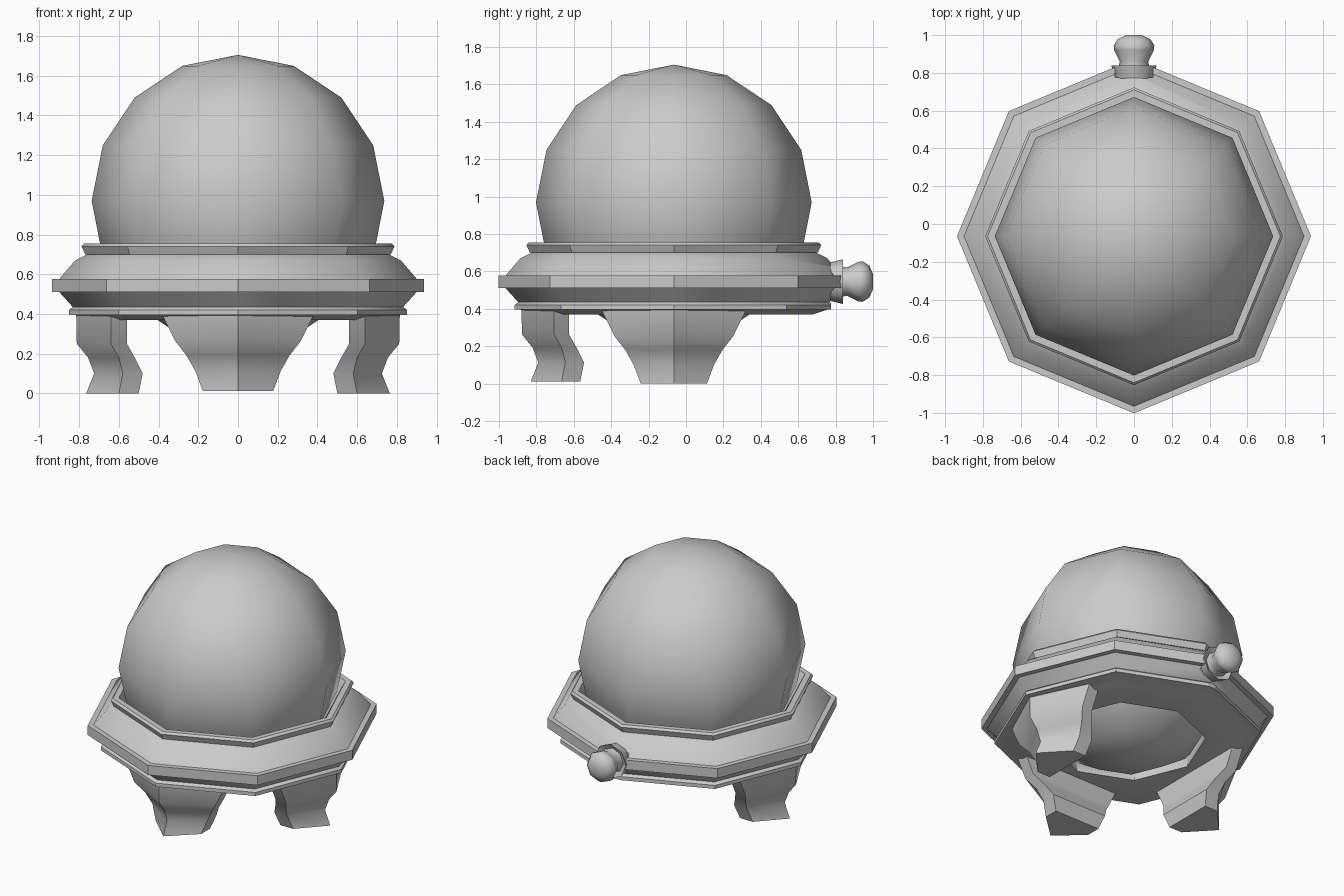
import bpy, bmesh
from math import sin, cos, pi, radians

if "Cube" in bpy.data.objects:
    bpy.data.objects.remove(bpy.data.objects["Cube"])

CY = -0.065          # centre of the round body in y
SIDES = 8


def finish(name, bm, angle):
    bmesh.ops.recalc_face_normals(bm, faces=bm.faces)
    me = bpy.data.meshes.new(name)
    bm.to_mesh(me)
    bm.free()
    ob = bpy.data.objects.new(name, me)
    bpy.context.collection.objects.link(ob)
    smooth(ob, angle)
    return ob


def smooth(ob, angle):
    bpy.ops.object.select_all(action='DESELECT')
    ob.select_set(True)
    bpy.context.view_layer.objects.active = ob
    bpy.ops.object.shade_smooth_by_angle(angle=radians(angle))


def loft(bm, rings, closed_path=False):
    """Bridge equal-sized point rings; cap the ends unless the path closes."""
    vs = [[bm.verts.new(p) for p in r] for r in rings]
    n = len(vs[0])
    pairs = list(zip(vs, vs[1:])) + ([(vs[-1], vs[0])] if closed_path else [])
    for a, b in pairs:
        for i in range(n):
            j = (i + 1) % n
            bm.faces.new((a[i], a[j], b[j], b[i]))
    if not closed_path:
        bm.faces.new(vs[0])
        bm.faces.new(vs[-1])


def lathe(name, profile, closed_path, angle):
    bm = bmesh.new()
    loft(bm, [[(r * cos(2 * pi * k / SIDES), r * sin(2 * pi * k / SIDES), z)
               for k in range(SIDES)] for r, z in profile], closed_path)
    return finish(name, bm, angle)


# Globe: eight-sided smooth sphere
bpy.ops.mesh.primitive_uv_sphere_add(segments=SIDES, ring_count=8, radius=0.737,
                                     location=(0, CY, 0.968))
globe = bpy.context.object
globe.name = "globe"
bpy.ops.object.shade_smooth()

# Base ring: octagonal collar with top lip, outer band and lower lip
base = lathe("base_ring", [
    (0.72, 0.735), (0.735, 0.755), (0.775, 0.755), (0.788, 0.74), (0.77, 0.70),
    (0.76, 0.70), (0.82, 0.67), (0.90, 0.577), (0.937, 0.577), (0.937, 0.51),
    (0.90, 0.51), (0.832, 0.435), (0.852, 0.42), (0.852, 0.395), (0.82, 0.395),
    (0.745, 0.37), (0.50, 0.37), (0.50, 0.45), (0.68, 0.66)], True, 40)
base.location.y = CY

# Notch in the back of the ring where the knob sits
bpy.ops.mesh.primitive_cube_add(size=1, location=(0, 0.90, 0.50))
notch = bpy.context.object
notch.name = "knob_notch_cutter"
notch.scale = (0.20, 0.25, 0.25)
notch.hide_render = True
notch.hide_set(True)
mod = base.modifiers.new("notch", 'BOOLEAN')
mod.operation = 'DIFFERENCE'
mod.solver = 'EXACT'
mod.object = notch

# Knob with flared collar, turned to point backwards
knob = lathe("knob", [
    (0.085, 0.70), (0.12, 0.84), (0.085, 0.82), (0.075, 0.86),
    (0.105, 0.92), (0.108, 0.945), (0.085, 0.98), (0.04, 1.0)], False, 50)
knob.rotation_euler.x = -pi / 2
knob.location = (0, 0, 0.545)

# Legs: (z, half width, outer middle, outer edge, inner edge)
LEG = [(0.40, 0.39, 0.815, 0.64, 0.56), (0.25, 0.315, 0.812, 0.64, 0.56),
       (0.18, 0.26, 0.755, 0.60, 0.52), (0.10, 0.215, 0.725, 0.58, 0.48),
       (0.00, 0.177, 0.765, 0.60, 0.50)]
for name, deg, lift in (("front_leg", -90, 0.012), ("left_leg", 180, 0), ("right_leg", 0, 0)):
    bm = bmesh.new()
    loft(bm, [[(oe, -w, z), (oc, 0, z), (oe, w, z), (ie, w, z), (ie, -w, z)]
              for z, w, oc, oe, ie in LEG])
    leg = finish(name, bm, 35)
    leg.rotation_euler.z = radians(deg)
    leg.location = (0, CY, lift)
